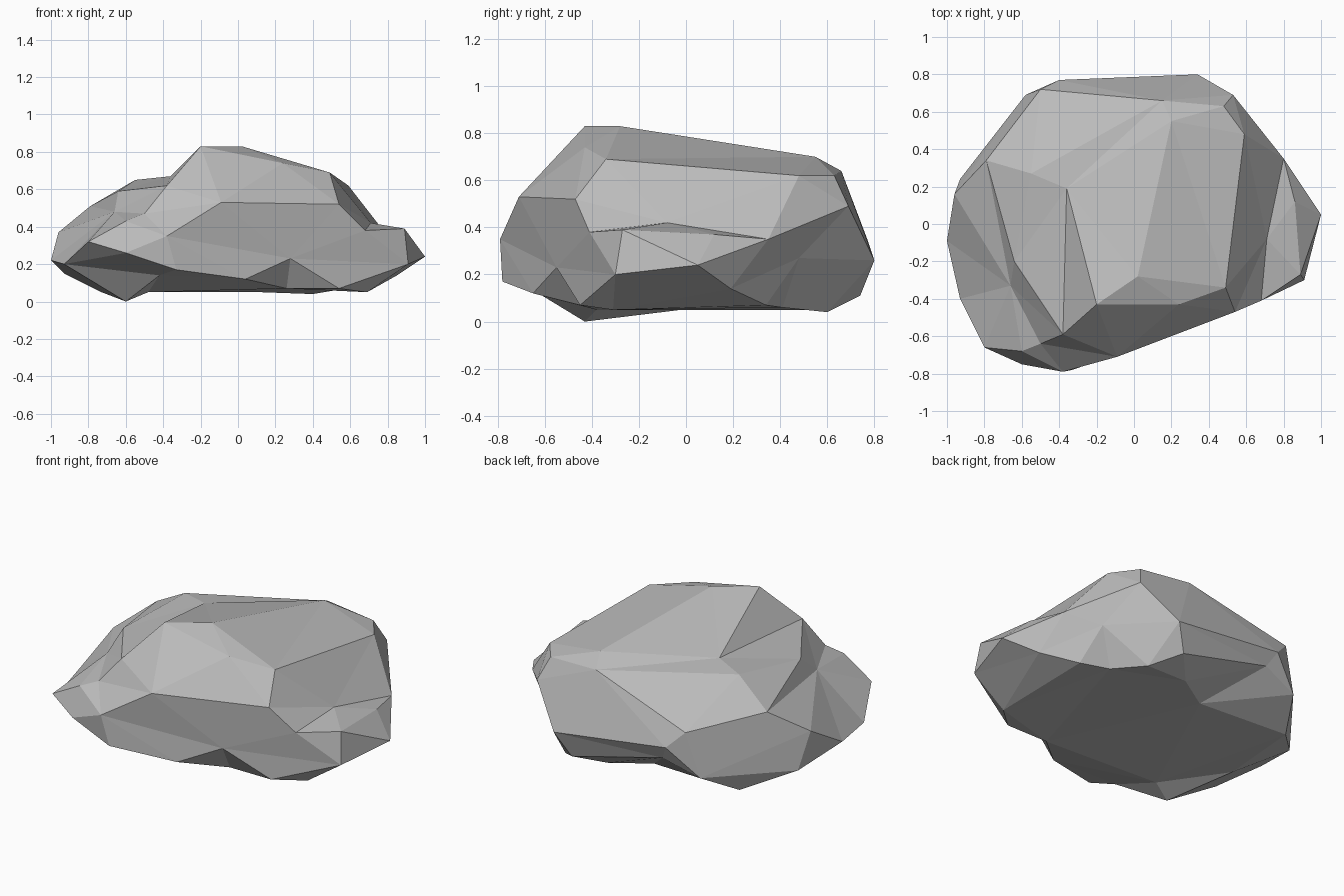
import bpy
import bmesh
import random
from mathutils import Vector

default_cube = bpy.data.objects.get("Cube")
if default_cube:
    bpy.data.objects.remove(default_cube, do_unlink=True)

# Crown and the step down to the low shoulder
peak, ridge, brow = (-.2, -.43, .83), (.02, -.28, .83), (-.38, -.59, .62)
notch, shelf, shoulder = (-.36, .19, .67), (-.55, .27, .65), (-.79, .34, .51)
step_top, step_foot, lip = (-.64, -.2, .59), (-.66, -.33, .48), (-.5, -.64, .47)
crown_front, crown_side = (.49, -.34, .69), (.59, .48, .62)
crown = [peak, ridge, brow, notch, crown_front, crown_side,
         (.24, -.43, .74), (.48, .63, .62), (.2, .55, .7), (.15, .66, .64)]
low_shoulder = [shelf, shoulder, step_top, step_foot, lip, (-.6, -.68, .43),
                (-1, -.09, .22), (-.96, .16, .37), (-.93, .24, .15), (-.93, -.4, .2)]

# Bump on the side, with the valley above it
valley_front, valley, valley_back = (.68, -.41, .38), (.71, -.08, .42), (.8, .35, .35)
bump_front, bump_back = (.89, -.27, .39), (.86, .12, .37)
tip, tip_front, tip_under = (1, .05, .24), (.91, -.3, .2), (.85, .19, .14)
side_bump = [valley_front, valley, valley_back, bump_front, bump_back,
             tip, tip_front, tip_under]

# Upright flanks
front_edge, front_corner, nose = (-.09, -.71, .53), (.54, -.47, .52), (-.38, -.79, .35)
chin, chin_back, cheek = (-.33, -.78, .17), (-.42, -.66, .14), (-.6, -.75, .26)
hollow, hollow_top = (.04, -.65, .12), (.28, -.55, .23)
back_corner, dent, back_bulge = (.53, .69, .49), (.63, .48, .27), (.34, .8, .26)
flanks = [front_edge, front_corner, nose, chin, chin_back, cheek, hollow, hollow_top,
          back_corner, dent, back_bulge, (-.8, -.66, .32), (.26, .74, .11),
          (-.4, .77, .35), (-.58, .69, .18), (-.5, .72, .45), (-.35, .73, .26)]

# Underside rim
foot, foot_inner, foot_back = (-.6, -.43, 0), (-.48, -.38, .05), (-.7, .48, .06)
rim_front, rim_corner, rim_side = (.26, -.45, .07), (.54, -.45, .07), (.69, -.31, .05)
rim_dent, rim_dent_back, rim_back = (.68, .34, .07), (.52, .41, .06), (.4, .6, .04)
underside = [foot, foot_inner, foot_back, rim_front, rim_corner, rim_side, rim_dent,
             rim_dent_back, rim_back, (-.73, -.02, .05), (.12, .59, .05), (-.1, .45, .05)]

# Sharp creases running from corner to corner
creases = [
    (peak, notch, brow, peak), (notch, shelf, shoulder), (brow, step_top, shoulder),
    (notch, step_top), (lip, step_foot, shoulder), (brow, lip), (step_top, step_foot),
    (brow, front_edge, front_corner, valley_front, valley, valley_back, back_corner),
    (nose, front_edge), (crown_front, crown_side), (crown_front, valley),
    (crown_side, valley_back), (valley_front, bump_front, bump_back, valley_back),
    (bump_front, tip, tip_front, valley_front), (valley_back, tip, tip_under),
    (valley_back, tip_under, rim_dent, dent), (valley_back, dent, back_corner),
    (dent, rim_dent_back, rim_dent), (dent, rim_back), (dent, back_bulge, rim_back),
    (chin, hollow, hollow_top, rim_corner, tip_front), (hollow, rim_front, rim_corner),
    (rim_front, hollow_top), (rim_corner, rim_side, tip_front), (nose, cheek, chin, nose),
    (cheek, chin_back, chin), (chin_back, foot_inner, foot, chin_back),
    (foot_inner, foot_back), (foot_inner, rim_front),
]


def crosses(a, b, p, q):
    """True where the arc from a to b crosses the arc from p to q."""
    across, along = a.cross(b), p.cross(q)
    return (across.dot(p) * across.dot(q) < 0 and along.dot(a) * along.dot(b) < 0
            and (a + b).dot(p + q) > 0)


def force_edge(bm, start, end):
    """Turn the edges that lie across the way until start and end are joined."""
    for attempt in range(60):
        if bm.edges.get((start, end)):
            return
        turnable = []
        for edge in bm.edges:
            p, q = edge.verts
            if {p, q} & {start, end} or not crosses(start.co, end.co, p.co, q.co):
                continue
            c, d = [v for f in edge.link_faces for v in f.verts if v not in (p, q)]
            if crosses(c.co, d.co, p.co, q.co):
                turnable.append(edge)
        if not turnable:
            return
        bmesh.utils.edge_rotate(random.choice(turnable), True)


def stone_material(name, colour):
    material = bpy.data.materials.new(name)
    material.use_nodes = True
    material.diffuse_color = colour
    shader = next(n for n in material.node_tree.nodes if n.type == "BSDF_PRINCIPLED")
    shader.inputs["Base Color"].default_value = colour
    shader.inputs["Roughness"].default_value = .9
    return material


def faceted_stone(name, points, core, material):
    """Wrap a skin round a ball of corner directions, then pull each corner to its place."""
    bm = bmesh.new()
    corner = {}
    for point in points:
        direction = Vector(point) - core
        direction.z *= 2
        corner[point] = bm.verts.new(direction.normalized())
    bmesh.ops.convex_hull(bm, input=list(bm.verts))
    for path in creases:
        for start, end in zip(path, path[1:]):
            force_edge(bm, corner[start], corner[end])
    for point, vert in corner.items():
        vert.co = point
    bmesh.ops.recalc_face_normals(bm, faces=list(bm.faces))

    mesh = bpy.data.meshes.new(name)
    bm.to_mesh(mesh)
    bm.free()
    mesh.materials.append(material)
    stone = bpy.data.objects.new(name, mesh)
    bpy.context.collection.objects.link(stone)
    return stone


random.seed(1)
grey_stone = stone_material("grey_stone", (.5, .5, .5, 1))
corners = crown + low_shoulder + side_bump + flanks + underside
faceted_stone("boulder", corners, Vector((-.05, 0, .35)), grey_stone)
